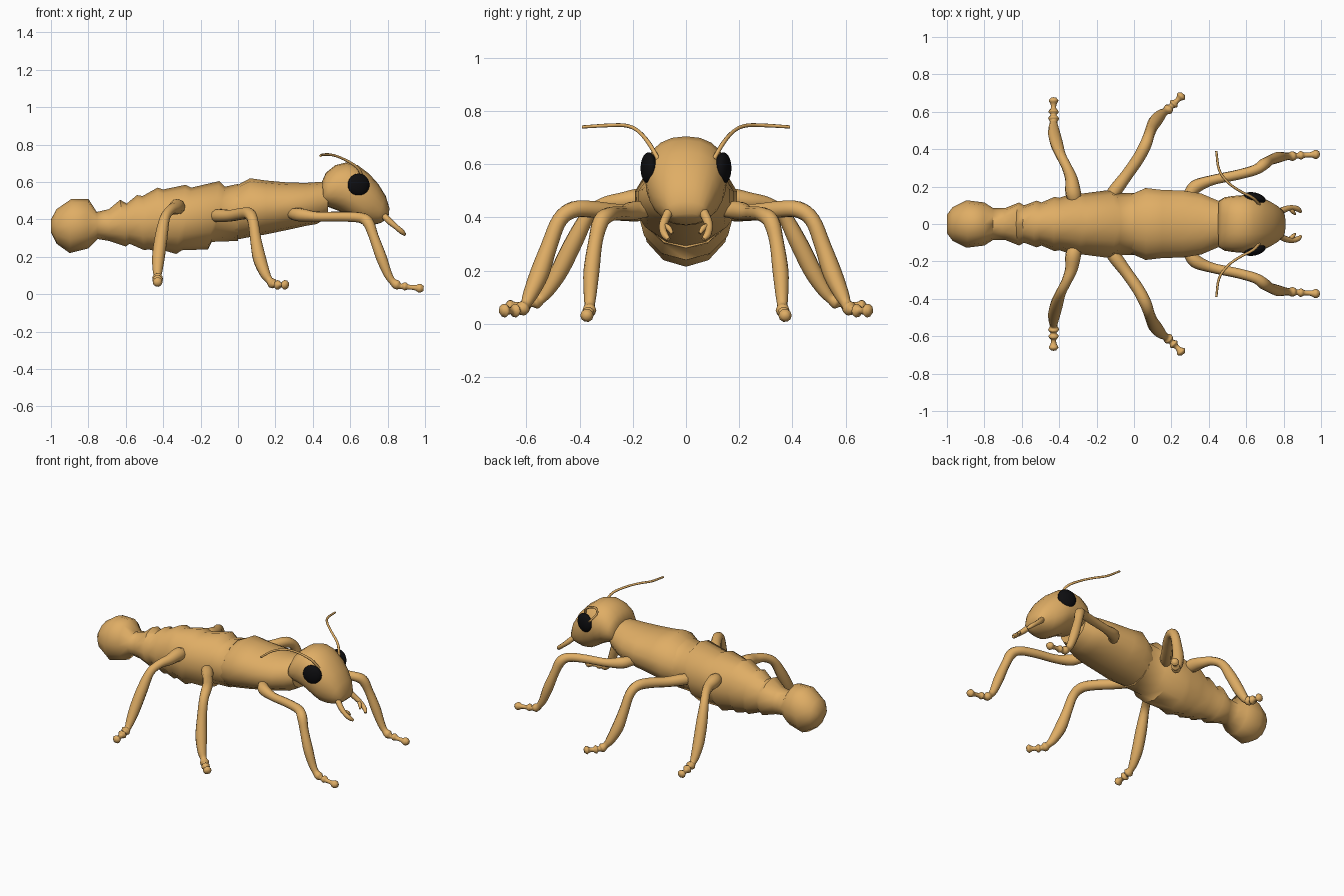
import bpy, bmesh, math
from mathutils import Vector, Matrix


def material(name, rgb):
    m = bpy.data.materials.new(name)
    m.diffuse_color = (*rgb, 1)
    return m


TAN = material("tan_shell", (0.74, 0.42, 0.13))
BLACK = material("black_eye", (0.004, 0.004, 0.005))


def finish(bm, name, mat, angle=60):
    bmesh.ops.recalc_face_normals(bm, faces=bm.faces[:])
    me = bpy.data.meshes.new(name)
    bm.to_mesh(me)
    bm.free()
    ob = bpy.data.objects.new(name, me)
    bpy.context.collection.objects.link(ob)
    me.materials.append(mat)
    bpy.ops.object.select_all(action='DESELECT')
    ob.select_set(True)
    bpy.context.view_layer.objects.active = ob
    bpy.ops.object.shade_smooth_by_angle(angle=math.radians(angle))
    return ob


def skin(name, rings, mat=TAN):
    """Bridge closed rings of points and cap both ends."""
    bm = bmesh.new()
    vs = [[bm.verts.new(p) for p in r] for r in rings]
    n = len(vs[0])
    for a, b in zip(vs, vs[1:]):
        for i in range(n):
            j = (i + 1) % n
            bm.faces.new((a[i], a[j], b[j], b[i]))
    bm.faces.new(vs[0])
    bm.faces.new(vs[-1])
    return finish(bm, name, mat)


def body(name, sections, sides, square=1.0):
    """Sections: top x, top z, bottom x, bottom z, half width."""
    rings = []
    for xt, zt, xb, zb, w in sections:
        mid = Vector(((xt + xb) / 2, 0, (zt + zb) / 2))
        up = Vector(((xt - xb) / 2, 0, (zt - zb) / 2))
        ring = []
        for i in range(sides):
            a = 2 * math.pi * i / sides
            c, s = math.cos(a), math.sin(a)
            c = math.copysign(abs(c) ** square, c)
            s = math.copysign(abs(s) ** square, s)
            ring.append(mid + up * c + Vector((0, w * s, 0)))
        rings.append(ring)
    return skin(name, rings)


def smooth_path(pts, steps):
    """Catmull-Rom through (x, y, z, radius) points."""
    p = [Vector(q) for q in pts]
    p = [2 * p[0] - p[1]] + p + [2 * p[-1] - p[-2]]
    out = []
    for a, b, c, d in zip(p, p[1:], p[2:], p[3:]):
        for k in range(steps):
            t = k / steps
            out.append(0.5 * (2 * b + (c - a) * t + (2 * a - 5 * b + 4 * c - d) * t * t
                              + (3 * b - a - 3 * c + d) * t ** 3))
    return out + [p[-2]]


def tube(name, pts, side, sides=10, steps=4):
    path = [(Vector((q[0], q[1] * side, q[2])), max(q[3], 0.002)) for q in smooth_path(pts, steps)]
    rings, u, last = [], None, None
    for i, (c, r) in enumerate(path):
        t = (path[min(i + 1, len(path) - 1)][0] - path[max(i - 1, 0)][0]).normalized()
        u = t.orthogonal().normalized() if u is None else last.rotation_difference(t) @ u
        last = t
        v = t.cross(u)
        rings.append([c + r * (math.cos(a) * u + math.sin(a) * v)
                      for a in (2 * math.pi * k / sides for k in range(sides))])
    return skin(name, rings)


# Ridged abdomen with bulb at the tail
body("abdomen", [
    (-1.0, .40, -1.0, .33, .05), (-.97, .455, -.97, .27, .09), (-.89, .51, -.90, .22, .127),
    (-.80, .51, -.80, .245, .115), (-.755, .44, -.75, .295, .085), (-.69, .455, -.69, .285, .085),
    (-.63, .505, -.60, .255, .115), (-.595, .485, -.58, .27, .10), (-.54, .53, -.50, .235, .125),
    (-.51, .525, -.48, .24, .115), (-.43, .57, -.42, .225, .145), (-.40, .56, -.40, .235, .14),
    (-.28, .585, -.33, .215, .17), (-.25, .57, -.30, .235, .163), (-.10, .605, -.16, .24, .182),
    (-.07, .575, -.14, .28, .165), (0, .59, 0, .285, .165)], 12)

# Thorax
body("thorax", [
    (-.02, .575, -.02, .29, .16), (.065, .62, .06, .305, .197), (.15, .608, .15, .32, .187),
    (.26, .598, .27, .345, .183), (.36, .595, .36, .365, .167), (.43, .60, .42, .375, .138),
    (.48, .60, .48, .41, .115)], 14)

# Head, tapering down and forward
body("head", [
    (.45, .605, .46, .475, .125), (.47, .65, .50, .46, .143), (.52, .69, .54, .445, .15),
    (.58, .705, .58, .425, .154), (.64, .69, .62, .398, .154), (.70, .645, .66, .376, .143),
    (.75, .59, .70, .37, .122), (.79, .525, .735, .373, .098), (.81, .46, .765, .382, .075),
    (.805, .415, .785, .395, .045)], 20, 0.9)

for side, tag in ((1, "left"), (-1, "right")):
    # Flattened round eye
    bm = bmesh.new()
    bmesh.ops.create_uvsphere(bm, u_segments=20, v_segments=12, radius=1, matrix=(
        Matrix.Translation((.645, side * .14, .585)) @ Matrix.Rotation(-side * .25, 4, 'Z')
        @ Matrix.Diagonal((.06, .028, .06, 1))))
    finish(bm, tag + "_eye", BLACK)

    # Antenna
    tube(tag + "_antenna", [
        (.67, .105, .62, .008), (.635, .14, .68, .008), (.56, .18, .725, .007),
        (.50, .225, .745, .007), (.455, .29, .746, .007), (.44, .39, .74, .006)], side, 8)

    # Mandible with inner tooth
    tube(tag + "_mandible", [
        (.77, .06, .43, .018), (.81, .08, .39, .017), (.845, .087, .36, .014),
        (.875, .08, .335, .014), (.893, .065, .318, .008)], side, 8)
    tube(tag + "_mandible_tooth", [
        (.83, .083, .37, .011), (.85, .065, .36, .011), (.862, .052, .34, .006)], side, 8)

    # Legs: thigh, shin and beaded foot
    tube(tag + "_front_leg", [
        (.29, .15, .43, .030), (.33, .20, .425, .036), (.42, .235, .415, .027),
        (.55, .262, .415, .027), (.65, .29, .41, .028), (.695, .32, .385, .031),
        (.725, .34, .31, .027), (.765, .355, .20, .030), (.80, .36, .11, .024),
        (.825, .362, .07, .020), (.85, .363, .05, .026), (.873, .365, .042, .014),
        (.892, .367, .042, .023), (.912, .368, .038, .014), (.945, .37, .035, .014),
        (.972, .372, .032, .025), (.992, .372, .03, .014)], side)
    tube(tag + "_middle_leg", [
        (-.14, .13, .42, .028), (-.10, .18, .42, .036), (-.04, .26, .42, .032),
        (.02, .345, .43, .032), (.06, .42, .43, .032), (.08, .475, .39, .029),
        (.095, .515, .29, .031), (.115, .55, .19, .036), (.145, .585, .11, .028),
        (.168, .602, .075, .020), (.185, .615, .058, .028), (.20, .63, .052, .015),
        (.212, .642, .05, .026), (.225, .655, .05, .014), (.24, .67, .05, .016),
        (.252, .683, .05, .026), (.262, .695, .048, .013)], side)
    tube(tag + "_rear_leg", [
        (-.31, .11, .46, .030), (-.325, .165, .468, .042), (-.335, .24, .46, .034),
        (-.36, .305, .45, .027), (-.39, .365, .41, .027), (-.41, .42, .31, .034),
        (-.425, .475, .20, .034), (-.43, .52, .125, .026), (-.43, .545, .095, .020),
        (-.43, .565, .085, .029), (-.43, .583, .08, .016), (-.43, .60, .075, .028),
        (-.43, .618, .07, .015), (-.43, .64, .067, .016), (-.43, .66, .065, .026),
        (-.43, .676, .063, .014)], side)
